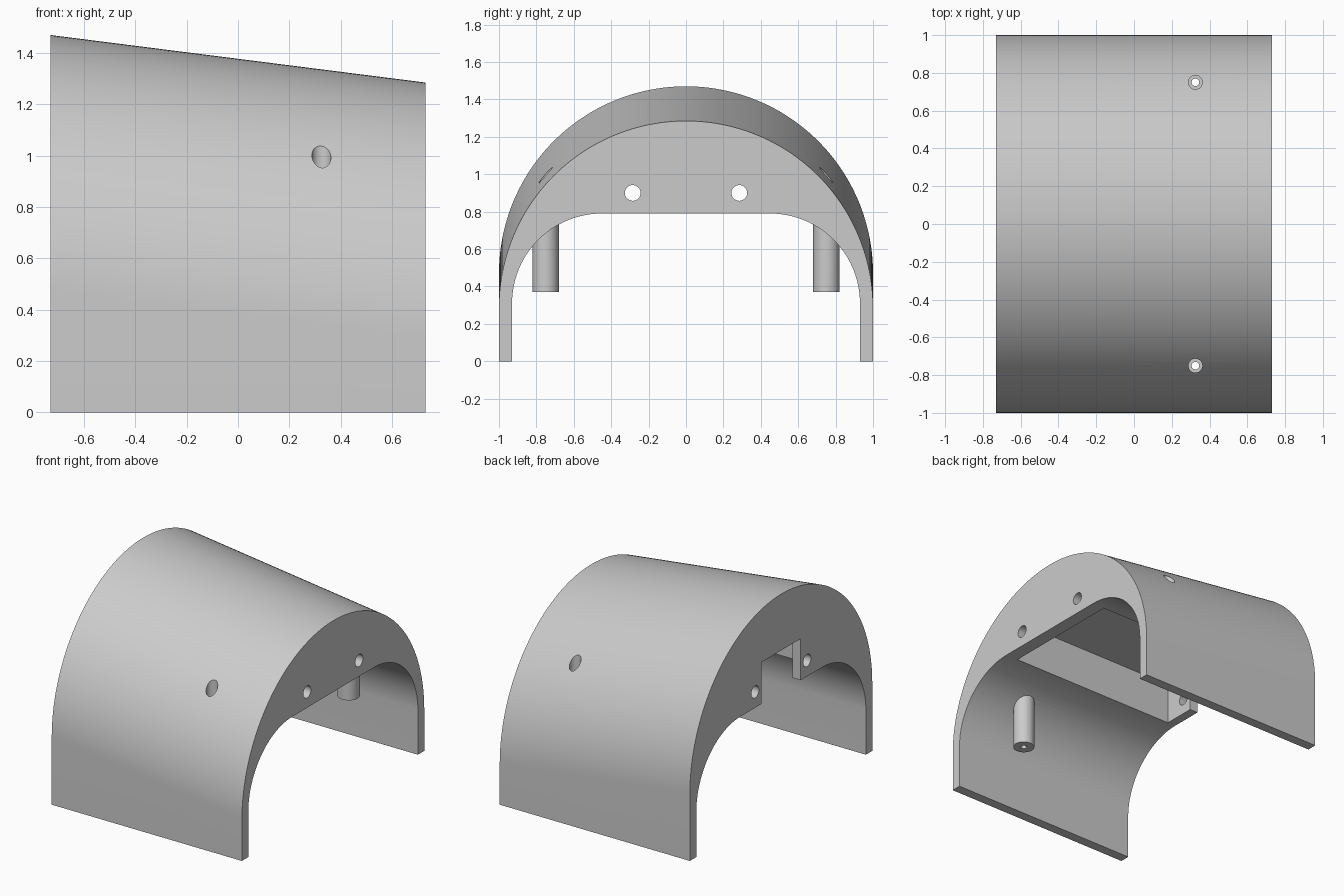
import bpy
import bmesh
import math
from mathutils import Vector

cube = bpy.data.objects.get("Cube")
if cube:
    bpy.data.objects.remove(cube, do_unlink=True)

END = 0.73            # half length along x
SPRING = (0.47, 0.285)  # height where the outer arch starts at each end
INNER_Y = 0.93        # half width of the opening
INNER_R = 0.48        # corner radius of the opening
INNER_TOP = 0.79

grey = bpy.data.materials.new("plain_grey")
grey.use_nodes = True
grey.diffuse_color = (0.6, 0.6, 0.6, 1)
grey.node_tree.nodes["Principled BSDF"].inputs["Base Color"].default_value = (0.6, 0.6, 0.6, 1)


def arc(cy, cz, r, a0, a1, n):
    angles = [math.radians(a0 + (a1 - a0) * i / n) for i in range(n + 1)]
    return [(cy + r * math.cos(a), cz + r * math.sin(a)) for a in angles]


def make_object(name, bm):
    bmesh.ops.recalc_face_normals(bm, faces=bm.faces[:])
    mesh = bpy.data.meshes.new(name)
    bm.to_mesh(mesh)
    bm.free()
    mesh.materials.append(grey)
    obj = bpy.data.objects.new(name, mesh)
    bpy.context.collection.objects.link(obj)
    return obj


def box(name, low, high):
    bm = bmesh.new()
    bmesh.ops.create_cube(bm, size=1)
    low, high = Vector(low), Vector(high)
    for v in bm.verts:
        v.co = Vector(a + (b - a) * (t + 0.5) for a, b, t in zip(low, high, v.co))
    return make_object(name, bm)


def cylinder(name, base, radius, length, axis="Z", sides=32):
    bm = bmesh.new()
    bmesh.ops.create_cone(bm, cap_ends=True, segments=sides,
                          radius1=radius, radius2=radius, depth=length)
    for v in bm.verts:
        x, y, z = v.co
        z += length / 2
        v.co = Vector(base) + (Vector((z, y, x)) if axis == "X" else Vector((x, y, z)))
    return make_object(name, bm)


def combine(target, tool, operation):
    mod = target.modifiers.new(operation, "BOOLEAN")
    mod.operation = operation
    mod.solver = "EXACT"
    mod.object = tool
    tool.hide_render = True
    bpy.context.view_layer.objects.active = target
    bpy.ops.object.modifier_apply(modifier=mod.name)
    bpy.data.objects.remove(tool, do_unlink=True)


# Arched cover: the outer arch slopes down along x, the opening stays level
def section(spring):
    outer = [(1, 0)] + arc(0, spring, 1, 0, 180, 96) + [(-1, 0)]
    cy, cz = INNER_Y - INNER_R, INNER_TOP - INNER_R
    inner = ([(-INNER_Y, 0)] + arc(-cy, cz, INNER_R, 180, 90, 24)
             + arc(cy, cz, INNER_R, 90, 0, 24) + [(INNER_Y, 0)])
    return outer + inner


bm = bmesh.new()
rings = [[bm.verts.new((x, y, z)) for y, z in section(s)]
         for x, s in zip((-END, END), SPRING)]
for ring in rings:
    bm.faces.new(ring)
count = len(rings[0])
for i in range(count):
    j = (i + 1) % count
    bm.faces.new((rings[0][i], rings[0][j], rings[1][j], rings[1][i]))
cover = make_object("arched_cover", bm)

# Pocket under the crown, with a slot through the tall end wall
combine(cover, box("pocket", (-0.667, -0.445, 0.6), (0.635, 0.445, 1.08)), "DIFFERENCE")
combine(cover, box("end_slot", (-0.8, -0.215, 0.6), (-0.6, 0.215, 1.079)), "DIFFERENCE")

for side in (-1, 1):
    # Round holes through both end walls
    combine(cover, cylinder("end_hole", (-1, side * 0.285, 0.9), 0.042, 2, "X"), "DIFFERENCE")
    # Screw post with a stepped bore from the outer surface
    y = side * 0.75
    combine(cover, cylinder("screw_post", (0.325, y, 0.37), 0.07, 0.42), "UNION")
    combine(cover, cylinder("head_bore", (0.325, y, 0.45), 0.037, 1), "DIFFERENCE")
    combine(cover, cylinder("screw_bore", (0.325, y, 0.2), 0.02, 1), "DIFFERENCE")

# Smooth curves, sharp edges
bpy.ops.object.select_all(action="DESELECT")
cover.select_set(True)
bpy.context.view_layer.objects.active = cover
bpy.ops.object.shade_smooth_by_angle(angle=math.radians(25))
